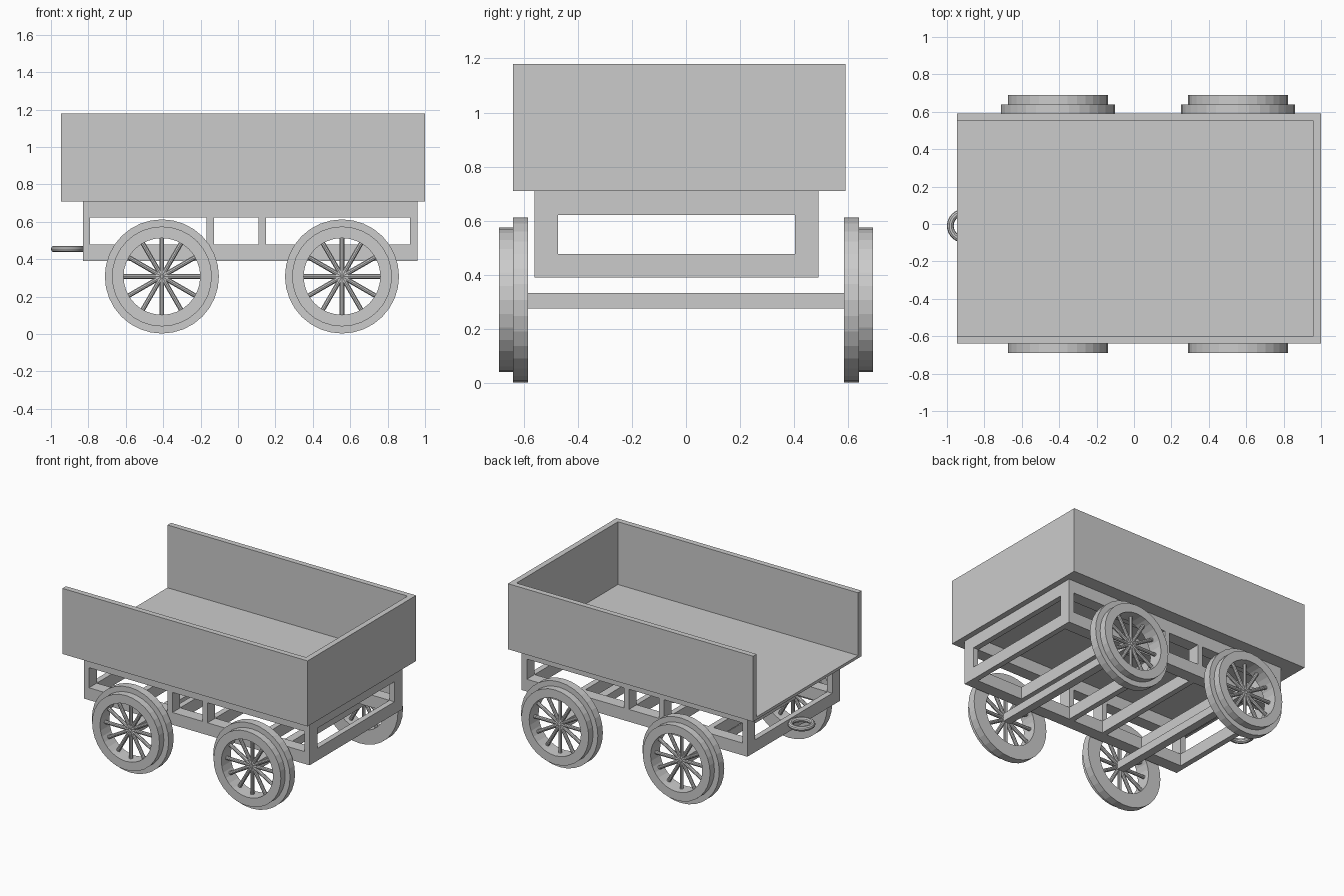
import bpy, math
from mathutils import Matrix, Vector

old = bpy.data.objects.get("Cube")
if old:
    bpy.data.objects.remove(old, do_unlink=True)

grey = bpy.data.materials.new("plain_grey")
grey.use_nodes = True
GREY = (0.6, 0.6, 0.6, 1)
grey.diffuse_color = GREY
grey.node_tree.nodes["Principled BSDF"].inputs["Base Color"].default_value = GREY


def finish(name):
    ob = bpy.context.object
    ob.name = name
    ob.data.materials.append(grey)
    return ob


def box(name, x, y, z):
    """Box from (min, max) ranges."""
    bpy.ops.mesh.primitive_cube_add(size=1)
    ob = finish(name)
    size = [b - a for a, b in (x, y, z)]
    mid = [(a + b) / 2 for a, b in (x, y, z)]
    ob.data.transform(Matrix.Translation(mid) @ Matrix.Diagonal((*size, 1)))
    return ob


# Open-ended cargo box
X0, X1, Y0, Y1, Z0, Z1 = -0.945, 1.0, -0.64, 0.59, 0.71, 1.18
T = 0.04
box("cargo_floor", (X0, X1), (Y0, Y1), (Z0, Z0 + 0.02))
box("right_side_wall", (X0, X1), (Y0, Y0 + T), (Z0, Z1))
box("left_side_wall", (X0, X1), (Y1 - T, Y1), (Z0, Z1))
box("end_wall", (X1 - T, X1), (Y0 + T, Y1 - T), (Z0, Z1))

# Chassis: long rails, posts and cross beams
FX, FY = (-0.83, 0.96), (-0.56, 0.49)
LOW, HIGH = (0.39, 0.478), (0.622, 0.71)
posts = (-0.81, -0.148, 0.13, 0.94)
sides = {"right": (FY[0], FY[0] + 0.088), "left": (FY[1] - 0.088, FY[1])}
for side, y in sides.items():
    box(side + "_lower_rail", FX, y, LOW)
    box(side + "_upper_rail", FX, y, HIGH)
    for x in posts:
        box(side + "_post", (x - 0.02, x + 0.02), y, (LOW[0], HIGH[1]))
for x in posts + (-0.48, 0.535):
    box("lower_cross_beam", (x - 0.02, x + 0.02), FY, LOW)
for x in (posts[0], posts[-1]):
    box("upper_cross_beam", (x - 0.02, x + 0.02), FY, HIGH)


# Wheels: stepped rim turned from a closed profile, with round spokes
def wheel(name, x, sign):
    r_in, r_mid, r_out, z, n = 0.205, 0.267, 0.305, 0.308, 32
    profile = [(r_in, 0.583), (r_out, 0.583), (r_out, 0.64),
               (r_mid, 0.64), (r_mid, 0.69), (r_in, 0.69)]
    k = len(profile)
    verts, faces = [], []
    for i in range(n):
        a = math.tau * i / n
        verts += [(x + r * math.cos(a), sign * y, z + r * math.sin(a)) for r, y in profile]
        for j in range(k):
            m, jj = (i + 1) % n, (j + 1) % k
            quad = (i * k + j, i * k + jj, m * k + jj, m * k + j)
            faces.append(quad if sign > 0 else quad[::-1])
    me = bpy.data.meshes.new(name + "_rim")
    me.from_pydata(verts, [], faces)
    me.materials.append(grey)
    bpy.context.collection.objects.link(bpy.data.objects.new(name + "_rim", me))
    for i in range(6):
        bpy.ops.mesh.primitive_cylinder_add(
            vertices=10, radius=0.013, depth=2 * r_in + 0.02,
            location=(x, sign * 0.63, z), rotation=(0, i * math.pi / 6, 0))
        finish(name + "_spoke_pair")


for end, x in (("hitch_end", -0.407), ("closed_end", 0.556)):
    box(end + "_axle", (x - 0.029, x + 0.029), (-0.63, 0.63), (0.276, 0.334))
    for side, sign in (("right", -1), ("left", 1)):
        wheel(end + "_" + side + "_wheel", x, sign)

# Hitch ring
bpy.ops.mesh.primitive_torus_add(location=(-0.91, -0.01, 0.455), major_radius=0.072,
                                 minor_radius=0.018, major_segments=32, minor_segments=10)
finish("hitch_ring")
bpy.ops.object.shade_smooth_by_angle()
